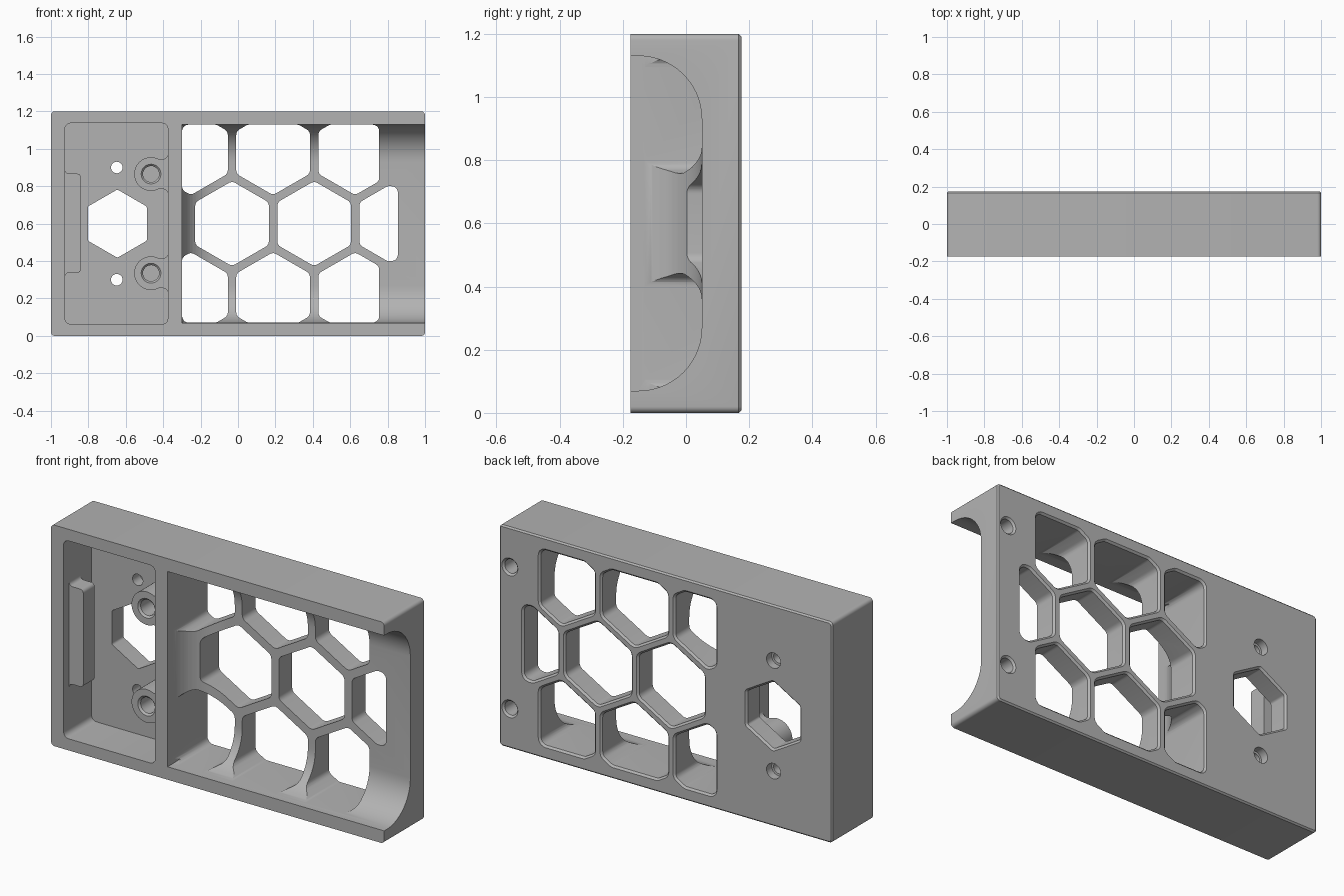
import bpy, bmesh
from math import sin, cos, pi, radians, atan2
from mathutils import Vector

cube = bpy.data.objects.get("Cube")
if cube:
    bpy.data.objects.remove(cube)

FRONT, BACK = -0.175, 0.175
MID = 0.6                      # mid height, the model mirrors about it
grey = bpy.data.materials.new("plain_grey")
grey.use_nodes = True
grey.diffuse_color = (0.45, 0.45, 0.45, 1)
grey.node_tree.nodes["Principled BSDF"].inputs["Base Color"].default_value = grey.diffuse_color


def finish(name, bm):
    bmesh.ops.recalc_face_normals(bm, faces=bm.faces)
    mesh = bpy.data.meshes.new(name)
    bm.to_mesh(mesh)
    bm.free()
    mesh.materials.append(grey)
    ob = bpy.data.objects.new(name, mesh)
    bpy.context.collection.objects.link(ob)
    return ob


def loft(name, rings):
    """Solid through several (y, outline) rings in the xz plane."""
    bm = bmesh.new()
    loops = [[bm.verts.new((x, y, z)) for x, z in pts] for y, pts in rings]
    for a, b in zip(loops, loops[1:]):
        for i in range(len(a)):
            j = (i + 1) % len(a)
            bm.faces.new((a[i], a[j], b[j], b[i]))
    bm.faces.new(loops[0])
    bm.faces.new(loops[-1])
    return finish(name, bm)


def arc(cx, cz, r, start, end, n=6):
    angles = [radians(start + (end - start) * i / n) for i in range(n + 1)]
    return [(cx + r * cos(a), cz + r * sin(a)) for a in angles]


def rounded(poly, r, grow=0.0, n=5):
    """Round a convex counter-clockwise polygon, optionally offset outward."""
    out = []
    for i, p in enumerate(poly):
        p = Vector(p)
        u = (p - Vector(poly[i - 1])).normalized()
        v = (Vector(poly[(i + 1) % len(poly)]) - p).normalized()
        n1, n2 = Vector((u.y, -u.x)), Vector((v.y, -v.x))
        centre = p - (n1 + n2) * (r / (1 + n1.dot(n2)))
        a1 = atan2(n1.y, n1.x)
        turn = (atan2(n2.y, n2.x) - a1) % (2 * pi)
        for k in range(n + 1):
            a = a1 + turn * k / n
            out.append((centre.x + (r + grow) * cos(a), centre.y + (r + grow) * sin(a)))
    return out


def rect(x0, x1, z0, z1):
    return [(x0, z0), (x1, z0), (x1, z1), (x0, z1)]


def hexagon(cx, cz, apothem):
    r = apothem / cos(pi / 6)
    return [(cx + r * cos(pi / 6 + k * pi / 3), cz + r * sin(pi / 6 + k * pi / 3)) for k in range(6)]


def clip(poly, axis, limit, sign):
    """Keep the part of the polygon where sign * coordinate <= sign * limit."""
    out = []
    for i, q in enumerate(poly):
        p = poly[i - 1]
        dp, dq = sign * (p[axis] - limit), sign * (q[axis] - limit)
        if dp * dq < 0:
            t = dp / (dp - dq)
            out.append((p[0] + t * (q[0] - p[0]), p[1] + t * (q[1] - p[1])))
        if dq <= 0:
            out.append(q)
    return out


def cut(target, cutter):
    mod = target.modifiers.new("cut", "BOOLEAN")
    mod.operation, mod.solver, mod.object = "DIFFERENCE", "EXACT", cutter
    bpy.context.view_layer.objects.active = target
    bpy.ops.object.modifier_apply(modifier=mod.name)
    bpy.data.objects.remove(cutter)


def cut_window(poly, r):
    """Through opening with a chamfered rim on the back."""
    inner = rounded(poly, r)
    cut(body, loft("window_cutter", [(FRONT + 0.002, inner), (BACK - 0.01, inner),
                                     (BACK + 0.01, rounded(poly, r, 0.02))]))


# Outer block with softened corners and a chamfered back rim
outline = rect(-1, 1, 0, 2 * MID)
body = loft("case_body", [(FRONT, rounded(outline, 0.02)), (BACK - 0.008, rounded(outline, 0.02)),
                          (BACK, rounded(outline, 0.02, -0.008))])

# Small front pocket
FLOOR = 0.065
pocket = rounded(rect(-0.925, -0.375, 0.063, 1.137), 0.03)
cut(body, loft("small_pocket_cutter", [(FRONT - 0.1, pocket), (FLOOR, pocket)]))

# Large bay, open at one end, with wide coves along its back edges
bay = rect(-0.3, 1.5, 0.07, 1.13)
cutter = loft("bay_cutter", [(FRONT - 0.2, bay), (0.05, bay)])
bm = bmesh.new()
bm.from_mesh(cutter.data)
coves = [e for e in bm.edges if all(v.co.y > 0 for v in e.verts) and min(v.co.x for v in e.verts) < 1]
bmesh.ops.bevel(bm, geom=coves, offset=0.2, segments=14, profile=0.5, affect="EDGES")
bm.to_mesh(cutter.data)
bm.free()
cut(body, cutter)

# Honeycomb windows: a middle row, then a clipped row above and below
PITCH, FIRST, APOTHEM = 0.439, -0.032, 0.197
for k in range(3):
    poly = hexagon(FIRST + k * PITCH, MID, APOTHEM)
    if k == 2:
        for axis, limit, sign in ((0, 0.855, 1), (1, 0.8, 1), (1, 0.4, -1)):
            poly = clip(poly, axis, limit, sign)
    cut_window(poly, 0.035)
    for side in (-1, 1):
        poly = hexagon(FIRST + (k - 0.5) * PITCH, MID + side * PITCH * cos(pi / 6), APOTHEM)
        poly = clip(poly, 1, MID + side * 0.529, side)
        poly = clip(clip(poly, 0, -0.299, -1), 0, 0.755, 1)
        cut_window(poly, 0.035)

# Hexagonal window in the small pocket
cut_window(hexagon(-0.645, MID, 0.158), 0.015)

for side in (-1, 1):
    # Countersunk through holes
    z = MID + side * 0.3
    small, wide = arc(-0.648, z, 0.031, 0, 345, 23), arc(-0.648, z, 0.042, 0, 345, 23)
    cut(body, loft("hole_cutter", [(0, small), (0.13, small), (0.131, wide), (BACK + 0.1, wide)]))
    # Blind screw holes in the back
    z = MID + side * 0.385
    hole, rim = arc(0.935, z, 0.038, 0, 345, 23), arc(0.935, z, 0.058, 0, 345, 23)
    cut(body, loft("blind_cutter", [(0.075, hole), (BACK - 0.01, hole), (BACK + 0.01, rim)]))

# Screw bosses joined to the divider by flared necks
parts = [body]
for label, side in (("lower", -1), ("upper", 1)):
    x, z = -0.465, MID + side * 0.265
    shape = arc(x, z, 0.09, 62, 298, 28)
    shape += arc(-0.403, z - 0.11, 0.03, 90, 0) + [(-0.36, z - 0.11), (-0.36, z + 0.11)]
    shape += arc(-0.403, z + 0.11, 0.03, 0, -90)
    inset = 0.005
    boss = loft(label + "_screw_boss", [(-0.12, shape), (FLOOR + inset, shape)])
    hole, rim = arc(x, z, 0.043, 0, 345, 23), arc(x, z, 0.063, 0, 345, 23)
    cut(boss, loft("boss_cutter", [(-0.13, rim), (-0.11, hole), (0.03, hole)]))
    parts.append(boss)

# Retaining tab on the end wall of the small pocket
low, high = 0.337, 0.867
tab = arc(-0.905, high + 0.02, 0.02, 180, 270) + arc(-0.86, high - 0.02, 0.02, 90, 0)
tab += arc(-0.86, low + 0.02, 0.02, 0, -90) + arc(-0.905, low - 0.02, 0.02, 90, 180)
tab += [(-0.935, low - 0.02), (-0.935, high + 0.02)]
parts.append(loft("retaining_tab", [(-0.127, tab), (-0.03, tab)]))

# Smooth the curves, keep the edges crisp
bpy.ops.object.select_all(action="DESELECT")
for ob in parts:
    ob.select_set(True)
bpy.context.view_layer.objects.active = body
bpy.ops.object.shade_smooth_by_angle(angle=radians(25))
